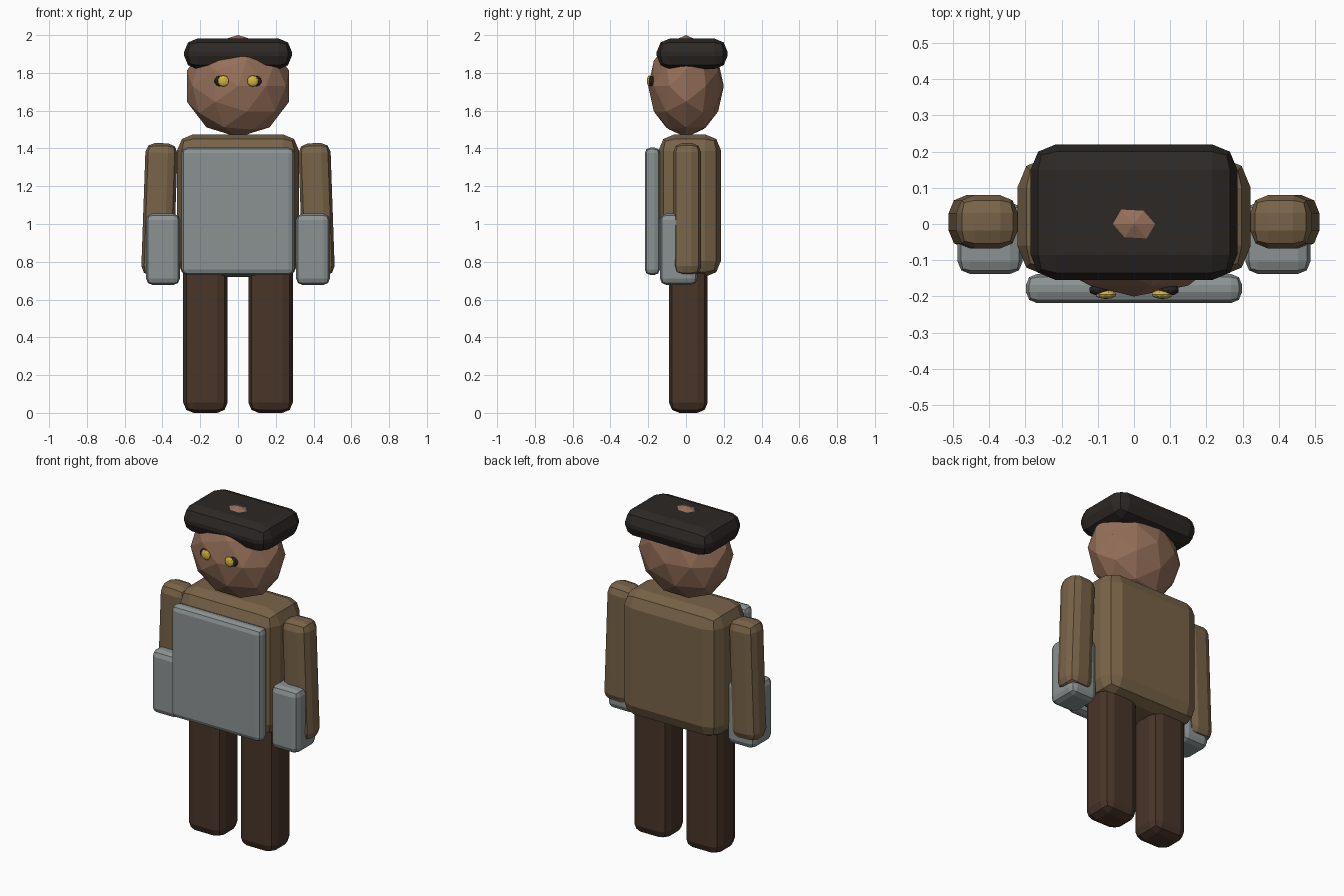
import bpy
from math import radians

if "Cube" in bpy.data.objects:
    bpy.data.objects.remove(bpy.data.objects["Cube"])


def material(name, color):
    m = bpy.data.materials.new(name)
    m.diffuse_color = (*color, 1)
    m.use_nodes = True
    m.node_tree.nodes["Principled BSDF"].inputs["Base Color"].default_value = m.diffuse_color
    return m


SKIN = material("skin", (0.30, 0.16, 0.10))
CLOTH = material("cloth", (0.19, 0.125, 0.065))
TROUSER = material("trouser", (0.065, 0.035, 0.022))
FELT = material("felt", (0.025, 0.021, 0.018))
METAL = material("metal", (0.26, 0.29, 0.29))
GOLD = material("gold", (0.65, 0.45, 0.05))
DARK = material("dark", (0.02, 0.017, 0.015))


def box(name, x, y, z, bevel, mat, tilt=0):
    """Box with rounded edges from (min, max) ranges."""
    mid = [(a + b) / 2 for a, b in (x, y, z)]
    bpy.ops.mesh.primitive_cube_add(size=1, location=mid)
    o = bpy.context.object
    o.name = name
    o.scale = [b - a for a, b in (x, y, z)]
    bpy.ops.object.transform_apply(location=False, rotation=False, scale=True)
    o.rotation_euler.y = radians(tilt)
    o.data.materials.append(mat)
    mod = o.modifiers.new("round", 'BEVEL')
    mod.width = bevel
    mod.segments = 2
    return o


def ball(name, loc, radii, subdivisions, mat):
    """Faceted ellipsoid with its pole facing the front."""
    bpy.ops.mesh.primitive_ico_sphere_add(subdivisions=subdivisions, radius=1,
                                          rotation=(radians(90), 0, 0))
    o = bpy.context.object
    o.name = name
    bpy.ops.object.transform_apply(location=False, rotation=True, scale=False)
    o.scale = radii
    o.location = loc
    o.data.materials.append(mat)
    return o


# Head and cap
ball("head", (0, 0, 1.73), (0.284, 0.2, 0.27), 2, SKIN)
box("cap", (-0.285, 0.285), (-0.155, 0.22), (1.82, 1.982), 0.07, FELT)

# Torso with chest plate
box("torso", (-0.322, 0.322), (-0.145, 0.185), (0.72, 1.475), 0.085, CLOTH)
box("chest_plate", (-0.298, 0.298), (-0.218, -0.138), (0.73, 1.405), 0.03, METAL)

# Paired parts
for side, s in (("left", -1), ("right", 1)):
    def span(a, b):
        return tuple(sorted((s * a, s * b)))

    box(side + "_arm", span(0.331, 0.501), (-0.068, 0.08), (0.724, 1.428), 0.05,
        CLOTH, tilt=-2 * s)
    box(side + "_gauntlet", span(0.307, 0.487), (-0.138, 0.06), (0.677, 1.055),
        0.035, METAL)
    box(side + "_leg", span(0.055, 0.29), (-0.09, 0.115), (0, 0.8), 0.055, TROUSER)
    ball(side + "_eye_socket", (s * 0.096, -0.182, 1.757), (0.029, 0.016, 0.028), 2, DARK)
    ball(side + "_eye", (s * 0.078, -0.194, 1.757), (0.03, 0.013, 0.03), 2, GOLD)
